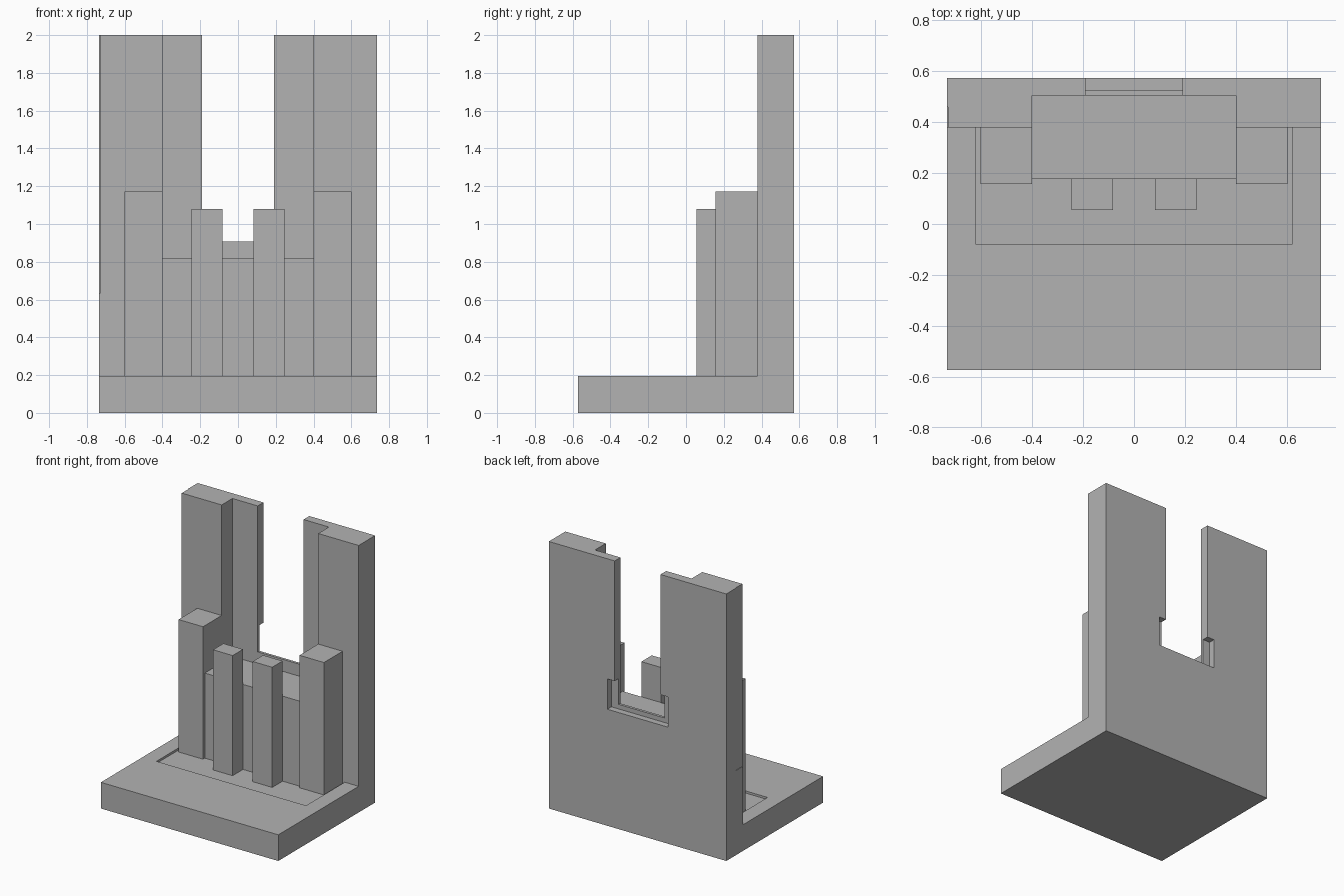
import bpy
import bmesh

if "Cube" in bpy.data.objects:
    bpy.data.objects.remove(bpy.data.objects["Cube"], do_unlink=True)

# Single stone grey
stone = bpy.data.materials.new("stone_grey")
stone.use_nodes = True
GREY = (0.45, 0.45, 0.45, 1)
stone.diffuse_color = GREY
stone.node_tree.nodes["Principled BSDF"].inputs["Base Color"].default_value = GREY

HALF_W, HALF_D = 0.735, 0.573
BASE_TOP, FLOOR = 0.196, 0.18
WALL_FRONT, NICHE_BACK = 0.378, 0.505
EDGE = 0.1  # how far cutters overshoot


def prism(name, profile, x0, x1):
    """Extrude a (y, z) profile from x0 to x1."""
    bm = bmesh.new()
    face = bm.faces.new([bm.verts.new((x0, y, z)) for y, z in profile])
    ext = bmesh.ops.extrude_face_region(bm, geom=[face])
    verts = [g for g in ext["geom"] if isinstance(g, bmesh.types.BMVert)]
    bmesh.ops.translate(bm, verts=verts, vec=(x1 - x0, 0, 0))
    bmesh.ops.recalc_face_normals(bm, faces=bm.faces)
    mesh = bpy.data.meshes.new(name)
    bm.to_mesh(mesh)
    bm.free()
    mesh.materials.append(stone)
    obj = bpy.data.objects.new(name, mesh)
    bpy.context.collection.objects.link(obj)
    return obj


def box(name, x, y, z):
    return prism(name, [(y[0], z[0]), (y[1], z[0]), (y[1], z[1]), (y[0], z[1])], *x)


def cut(target, x, y, z):
    """Subtract a box from the target and bake the result."""
    cutter = box("cutter", x, y, z)
    cutter.hide_render = True
    mod = target.modifiers.new("cut", "BOOLEAN")
    mod.operation = "DIFFERENCE"
    mod.solver = "EXACT"
    mod.object = cutter
    graph = bpy.context.evaluated_depsgraph_get()
    mesh = bpy.data.meshes.new_from_object(target.evaluated_get(graph))
    target.modifiers.clear()
    target.data = mesh
    bpy.data.objects.remove(cutter, do_unlink=True)


# Base slab and tall back wall in one L-shaped body
body = prism("base_and_wall", [
    (-HALF_D, 0), (HALF_D, 0), (HALF_D, 2), (WALL_FRONT, 2),
    (WALL_FRONT, BASE_TOP), (-HALF_D, BASE_TOP)], -HALF_W, HALF_W)

TOP = 2 + EDGE
# Shallow floor recess
cut(body, (-0.62, 0.62), (-0.08, WALL_FRONT), (FLOOR, BASE_TOP + EDGE))
# Niche in the front of the wall
cut(body, (-0.4, 0.4), (WALL_FRONT - EDGE, NICHE_BACK), (FLOOR, TOP))
# Open slot through the wall
cut(body, (-0.19, 0.19), (WALL_FRONT, HALF_D + EDGE), (0.907, TOP))
# Wider rebate behind the slot
cut(body, (-0.25, 0.25), (0.525, HALF_D + EDGE), (0.873, 1.1))
# Thin step on the outer right edge of the wall
cut(body, (-HALF_W - EDGE, -HALF_W + 0.004), (WALL_FRONT - EDGE, 0.46), (0.633, TOP))

# Block filling the lower niche
box("niche_block", (-0.4, 0.4), (0.178, NICHE_BACK), (FLOOR, 0.817))

# Paired pillars
for side, s in (("left", 1), ("right", -1)):
    box(side + "_outer_pillar", sorted((0.4 * s, 0.602 * s)), (0.157, WALL_FRONT), (FLOOR, 1.172))
    box(side + "_inner_pillar", sorted((0.083 * s, 0.245 * s)), (0.055, 0.178), (FLOOR, 1.08))
